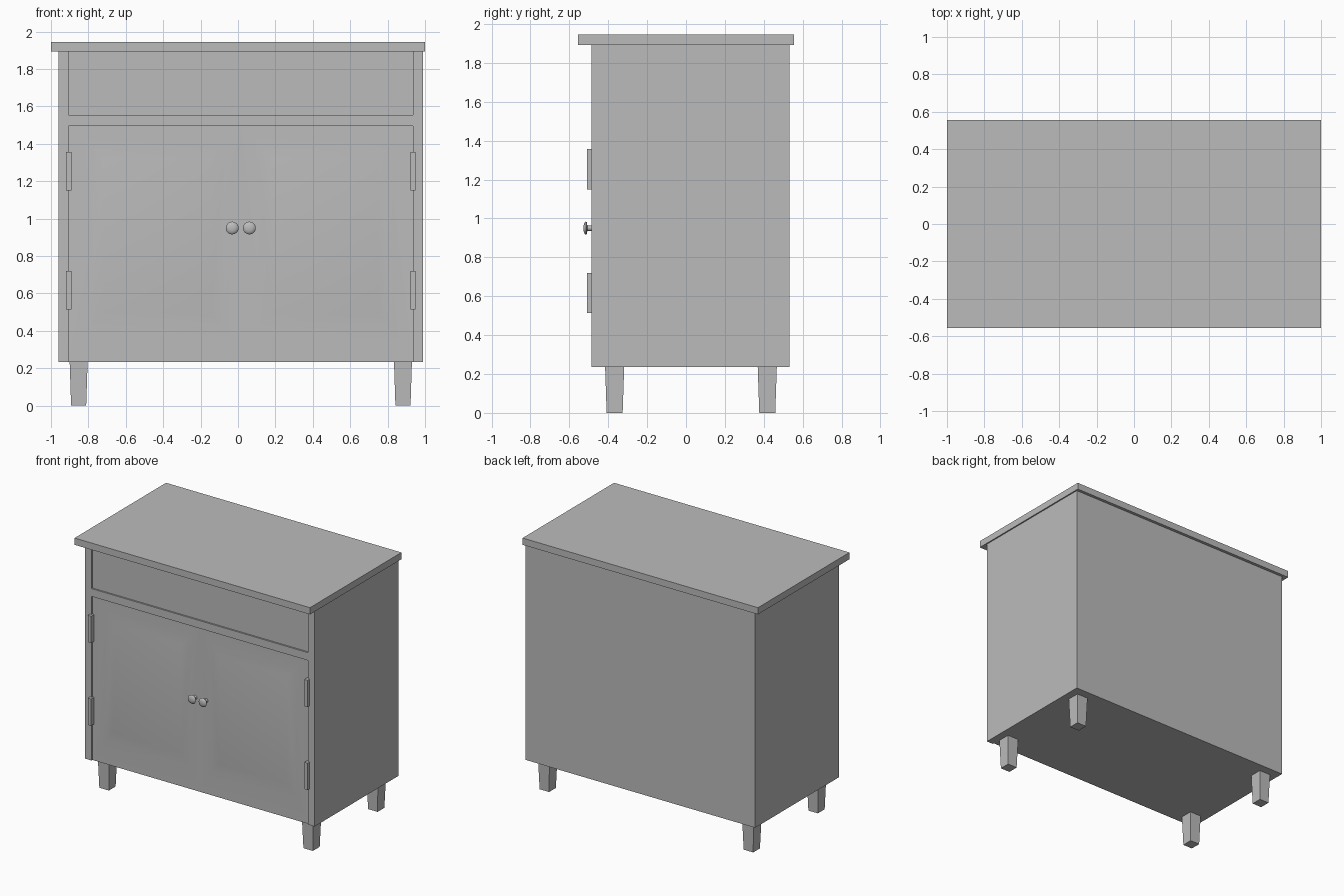
import bpy, bmesh, math
from mathutils import Matrix, Vector

cube = bpy.data.objects.get("Cube")
if cube:
    bpy.data.objects.remove(cube, do_unlink=True)

paint = bpy.data.materials.new("grey_paint")
paint.use_nodes = True
grey = (0.5, 0.5, 0.5, 1)
paint.diffuse_color = grey
paint.node_tree.nodes["Principled BSDF"].inputs["Base Color"].default_value = grey

MID = 0.015          # centre line of the cabinet body
FRONT = -0.485       # front of the face frame
FLOOR = -0.473       # recessed plane behind the frame
BASE, TOP = 0.235, 1.893
OPEN = 0.92          # half width of the openings


def finish(name, bm):
    mesh = bpy.data.meshes.new(name)
    bm.to_mesh(mesh)
    bm.free()
    mesh.materials.append(paint)
    obj = bpy.data.objects.new(name, mesh)
    bpy.context.collection.objects.link(obj)
    return obj


def box(name, lo, hi, taper=1.0):
    """Box between two corners; taper scales its lower face."""
    lo, hi = Vector(lo), Vector(hi)
    bm = bmesh.new()
    bmesh.ops.create_cube(bm, size=1)
    for v in bm.verts:
        if v.co.z < 0:
            v.co.x *= taper
            v.co.y *= taper
        v.co = (lo + hi) / 2 + v.co * (hi - lo)
    return finish(name, bm)


def activate(obj):
    bpy.ops.object.select_all(action='DESELECT')
    obj.select_set(True)
    bpy.context.view_layer.objects.active = obj


# Carcass with shallow drawer and door recesses
body = box("cabinet_body", (MID - 0.975, FRONT, BASE), (MID + 0.975, 0.532, TOP))
for name, z0, z1 in (("drawer_recess", 1.555, TOP + 0.1), ("door_recess", BASE - 0.1, 1.495)):
    cutter = box(name, (MID - OPEN, FRONT - 0.1, z0), (MID + OPEN, FLOOR, z1))
    cut = body.modifiers.new(name, 'BOOLEAN')
    cut.operation = 'DIFFERENCE'
    cut.solver = 'EXACT'
    cut.object = cutter
    activate(body)
    bpy.ops.object.modifier_apply(modifier=name)
    bpy.data.objects.remove(cutter, do_unlink=True)

# Worktop
box("worktop", (-1, -0.555, TOP), (1, 0.555, 1.945))

# Pair of doors with softly raised centre panels
bm = bmesh.new()
for side in (-1, 1):
    rings = []
    for a, b, z0, z1, y in ((0, OPEN, BASE, 1.495, 0.001),
                            (0.085, 0.815, 0.415, 1.41, 0.001),
                            (0.165, 0.735, 0.495, 1.325, 0.011)):
        corners = ((a, z0), (b, z0), (b, z1), (a, z1))
        rings.append([bm.verts.new((MID + side * x, FLOOR - y, z)) for x, z in corners])
    for outer, inner in zip(rings, rings[1:]):
        for i in range(4):
            j = (i + 1) % 4
            bm.faces.new((outer[i], outer[j], inner[j], inner[i]))
    bm.faces.new(rings[-1])
bmesh.ops.remove_doubles(bm, verts=bm.verts, dist=0.0001)
bmesh.ops.recalc_face_normals(bm, faces=bm.faces)
if sum(f.normal.y for f in bm.faces) > 0:
    bmesh.ops.reverse_faces(bm, faces=bm.faces)
for f in bm.faces:
    f.smooth = True
finish("doors", bm)

# Tapered legs, hinges and turned knobs, mirrored about the centre line
KNOB = ((0, 0.016), (0.022, 0.014), (0.033, 0.014), (0.036, 0.018), (0.036, 0.03),
        (0.042, 0.034), (0.048, 0.03), (0.053, 0.016), (0.054, 0))
for side, label in ((-1, "right"), (1, "left")):
    for y, end in ((-0.367, "front"), (0.418, "back")):
        x = MID + side * 0.867
        box(f"{end}_{label}_leg", (x - 0.048, y - 0.049, 0), (x + 0.048, y + 0.049, BASE), 0.84)

    for z, level in ((0.617, "lower"), (1.253, "upper")):
        x = MID + side * OPEN
        box(f"{level}_{label}_hinge", (x - 0.014, -0.51, z - 0.103), (x + 0.014, FLOOR, z + 0.103))

    bm = bmesh.new()
    points = [bm.verts.new((r, FLOOR - d, 0)) for d, r in KNOB]
    edges = [bm.edges.new(pair) for pair in zip(points, points[1:])]
    bmesh.ops.spin(bm, geom=points + edges, cent=(0, 0, 0), axis=(0, 1, 0),
                   angle=math.tau, steps=24, use_duplicate=False)
    bmesh.ops.remove_doubles(bm, verts=bm.verts, dist=0.0001)
    bmesh.ops.recalc_face_normals(bm, faces=bm.faces)
    bm.transform(Matrix.Translation((MID + side * 0.046, 0, 0.95)))
    knob = finish(f"{label}_knob", bm)
    activate(knob)
    bpy.ops.object.shade_smooth_by_angle(angle=math.radians(40))
